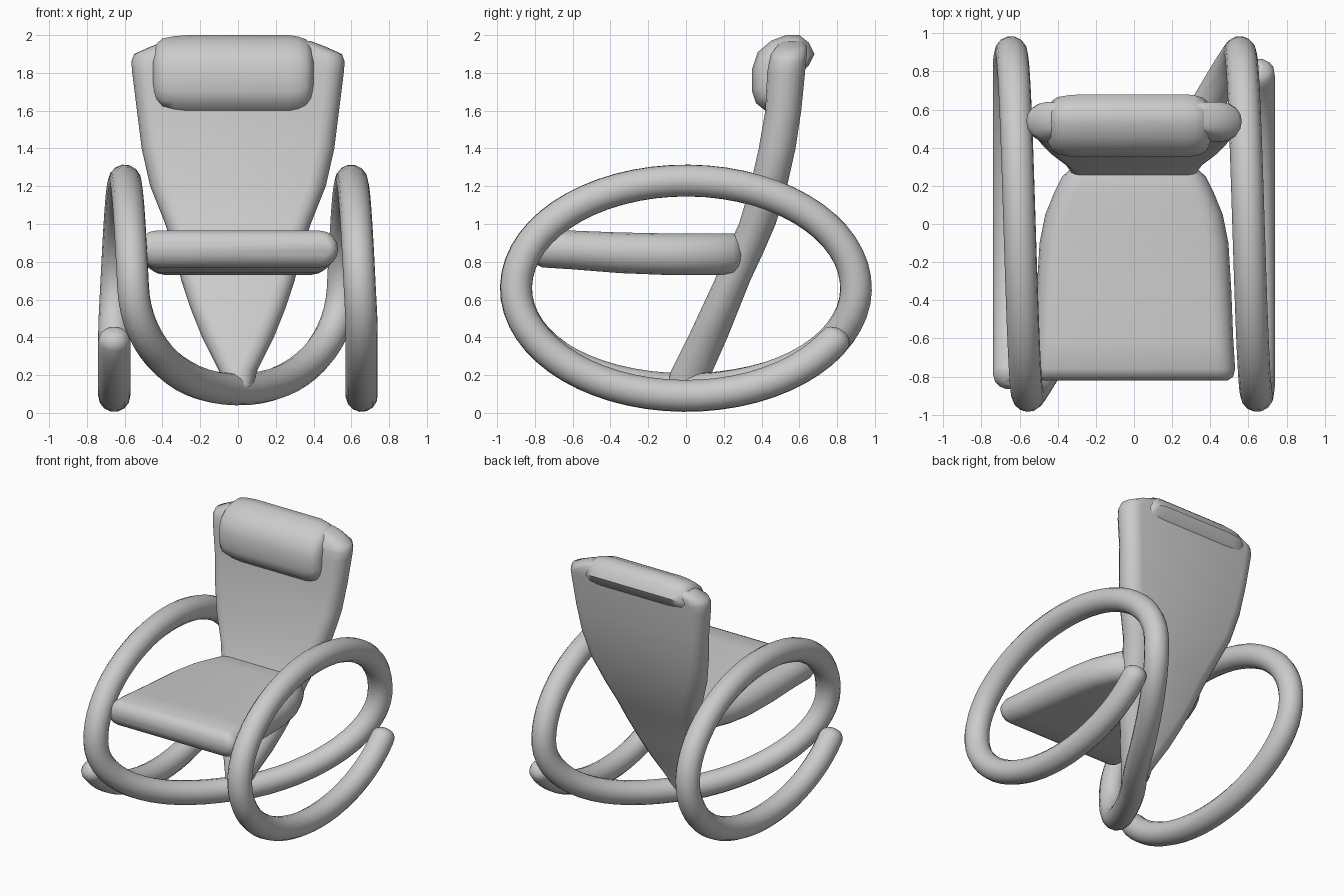
import bpy, bmesh
from math import sin, cos, pi, radians, sqrt

if "Cube" in bpy.data.objects:
    bpy.data.objects.remove(bpy.data.objects["Cube"])


def finish(name, bm):
    bmesh.ops.recalc_face_normals(bm, faces=bm.faces)
    me = bpy.data.meshes.new(name)
    bm.to_mesh(me)
    bm.free()
    ob = bpy.data.objects.new(name, me)
    bpy.context.collection.objects.link(ob)
    smooth(ob)
    return ob


def smooth(ob):
    bpy.ops.object.select_all(action='DESELECT')
    ob.select_set(True)
    bpy.context.view_layer.objects.active = ob
    bpy.ops.object.shade_smooth_by_angle(angle=radians(50))


def skin(name, loops):
    """Bridge a list of equal-length point loops and cap both ends."""
    bm = bmesh.new()
    rings = [[bm.verts.new(p) for p in loop] for loop in loops]
    n = len(rings[0])
    for a, b in zip(rings, rings[1:]):
        for i in range(n):
            j = (i + 1) % n
            bm.faces.new((a[i], a[j], b[j], b[i]))
    bm.faces.new(rings[0])
    bm.faces.new(rings[-1])
    return finish(name, bm)


def capsule(lo, hi, hw, steps=8):
    """Slab section with round ends: (x, thickness) pairs."""
    mid, r = (lo + hi) / 2, (hi - lo) / 2
    rx = min(r, hw * 0.9)
    pts = []
    for side in (1, -1):
        for k in range(steps + 1):
            a = -pi / 2 + pi * k / steps
            pts.append((side * (hw - rx + rx * cos(a)), mid + side * r * sin(a)))
    return pts


# Frame: one continuous tube, point-symmetric about the vertical axis
def frame_point(deg):
    t, a = radians(deg), abs(deg)
    inward = sin(radians(min(a, 90))) ** 0.9
    x = (0.51 + min(a, 290) / 2000) * inward * (1 if deg > 0 else -1)
    lift = 0.035 * max(0, cos(t)) ** 2 if a < 90 else 0
    return x, 0.9 * sin(t), 0.66 - 0.57 * cos(t) + lift


END = 427
angles = [-END + 0.2, -END + 0.8, -END + 2, -END + 4]
angles += list(range(-END + 6, END - 5, 6)) + [-a for a in reversed(angles)]
curve = bpy.data.curves.new("tube_frame", 'CURVE')
curve.dimensions = '3D'
curve.bevel_depth = 0.085
curve.bevel_resolution = 5
curve.use_fill_caps = True
spline = curve.splines.new('POLY')
spline.points.add(len(angles) - 1)
for p, deg in zip(spline.points, angles):
    p.co = (*frame_point(deg), 1)
    d = min(1, (END - abs(deg)) / 6)
    p.radius = sqrt(1 - (1 - d) ** 2)
frame = bpy.data.objects.new("tube_frame", curve)
bpy.context.collection.objects.link(frame)
bpy.ops.object.select_all(action='DESELECT')
frame.select_set(True)
bpy.context.view_layer.objects.active = frame
bpy.ops.object.convert(target='MESH')
smooth(bpy.context.view_layer.objects.active)

# Backrest: (z, front y, back y, half width), from the frame up
back = [(0.14, -0.10, 0.12, 0.08), (0.22, -0.08, 0.14, 0.10),
        (0.40, 0.01, 0.22, 0.19), (0.55, 0.08, 0.28, 0.25),
        (0.70, 0.15, 0.34, 0.30), (0.85, 0.21, 0.41, 0.335),
        (1.00, 0.28, 0.475, 0.385), (1.20, 0.34, 0.535, 0.465),
        (1.40, 0.385, 0.58, 0.51), (1.60, 0.42, 0.61, 0.535),
        (1.80, 0.43, 0.63, 0.56), (1.86, 0.44, 0.635, 0.565),
        (1.90, 0.45, 0.64, 0.55), (1.94, 0.48, 0.64, 0.46),
        (1.97, 0.50, 0.62, 0.38)]
skin("backrest", [[(x, y, z) for x, y in capsule(f, b, w)] for z, f, b, w in back])

# Seat: (y, bottom z, top z, half width), from front to back
seat = [(-0.82, 0.84, 0.90, 0.49), (-0.80, 0.79, 0.945, 0.52),
        (-0.76, 0.77, 0.965, 0.53), (-0.60, 0.76, 0.965, 0.52),
        (-0.35, 0.74, 0.955, 0.51), (-0.10, 0.73, 0.95, 0.495),
        (0.05, 0.73, 0.95, 0.465), (0.16, 0.73, 0.95, 0.42),
        (0.25, 0.735, 0.95, 0.375), (0.30, 0.75, 0.94, 0.32)]
skin("seat", [[(x, y, z) for x, z in capsule(b, t, w)] for y, b, t, w in seat])

# Headrest pillow folded over the top: side profile (y, z) swept along x
fold = [(0.42, 1.60), (0.37, 1.64), (0.35, 1.70), (0.35, 1.82), (0.38, 1.91),
        (0.45, 1.97), (0.53, 2.0), (0.60, 2.0), (0.65, 1.96), (0.68, 1.90),
        (0.65, 1.84), (0.60, 1.79), (0.52, 1.76), (0.48, 1.62)]
cy, cz = 0.52, 1.80
steps = [(-0.45, 0.55), (-0.43, 0.78), (-0.40, 0.91), (-0.34, 0.97), (-0.27, 1),
         (0.27, 1), (0.32, 0.96), (0.36, 0.89), (0.385, 0.76), (0.40, 0.55)]
skin("headrest", [[(x, cy + (y - cy) * s, cz + (z - cz) * s) for y, z in fold]
                  for x, s in steps])
